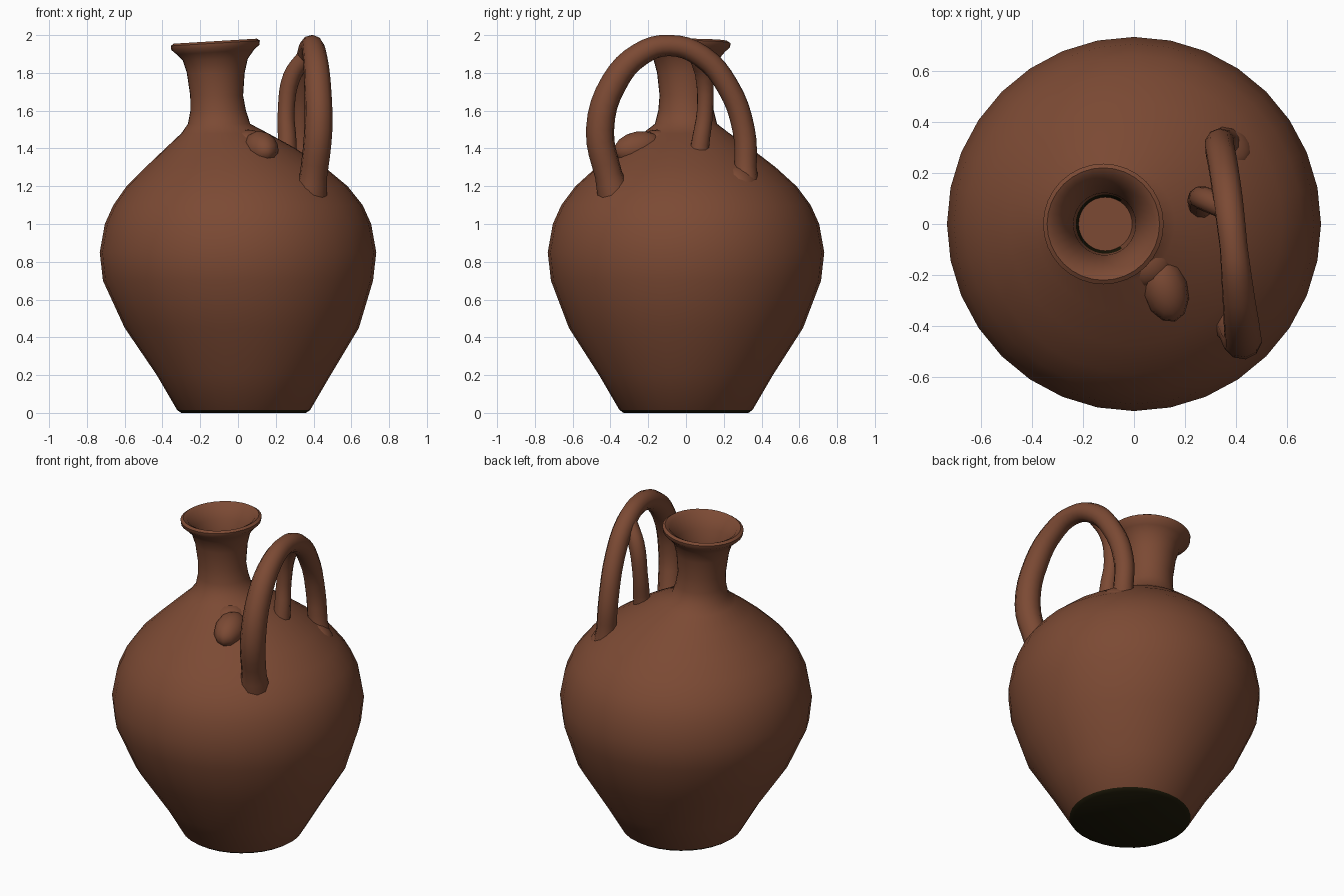
import bpy, bmesh, math
from mathutils import Vector

old = bpy.data.objects.get("Cube")
if old:
    bpy.data.objects.remove(old, do_unlink=True)


def material(name, rgb):
    mat = bpy.data.materials.new(name)
    mat.use_nodes = True
    mat.diffuse_color = (*rgb, 1)
    bsdf = mat.node_tree.nodes["Principled BSDF"]
    bsdf.inputs["Base Color"].default_value = (*rgb, 1)
    bsdf.inputs["Roughness"].default_value = 0.9
    return mat


clay = material("terracotta", (0.2, 0.068, 0.034))
dark = material("dark olive", (0.014, 0.011, 0.003))
SIDES = 32


def finish(obj, angle=50):
    bpy.ops.object.select_all(action='DESELECT')
    bpy.context.view_layer.objects.active = obj
    obj.select_set(True)
    bpy.ops.object.shade_smooth_by_angle(angle=math.radians(angle))


def lathe(name, rings, dark_rule):
    """Skin a stack of rings (centre x, radius, z, tilt) and cap both ends."""
    bm = bmesh.new()
    loops = []
    for cx, r, z, tilt in rings:
        turn = [2 * math.pi * i / SIDES for i in range(SIDES)]
        loops.append([bm.verts.new((cx + r * math.cos(a), r * math.sin(a),
                                    z + tilt * r * math.cos(a))) for a in turn])
    for low, high in zip(loops, loops[1:]):
        for i in range(SIDES):
            j = (i + 1) % SIDES
            bm.faces.new((low[i], low[j], high[j], high[i]))
    bm.faces.new(loops[0][::-1])
    bm.faces.new(loops[-1])
    bm.normal_update()
    for f in bm.faces:
        f.material_index = int(dark_rule(f))
    mesh = bpy.data.meshes.new(name)
    bm.to_mesh(mesh)
    bm.free()
    obj = bpy.data.objects.new(name, mesh)
    bpy.context.collection.objects.link(obj)
    mesh.materials.append(clay)
    mesh.materials.append(dark)
    finish(obj)
    return obj


# Jug body, neck, flared lip and throat as one continuous skin
outside = [
    (0.03, 0.33, 0.0, 0), (0.03, 0.352, 0.015, 0), (0.03, 0.46, 0.2, 0),
    (0.02, 0.62, 0.45, 0), (0.0, 0.715, 0.7, 0), (0.0, 0.732, 0.85, 0),
    (0.0, 0.705, 1.0, 0), (0.0, 0.66, 1.1, 0), (-0.005, 0.585, 1.2, 0),
    (-0.015, 0.475, 1.3, 0), (-0.04, 0.345, 1.4, 0), (-0.07, 0.23, 1.48, 0),
    (-0.1, 0.165, 1.53, 0), (-0.105, 0.147, 1.6, 0), (-0.113, 0.14, 1.68, 0),
    (-0.118, 0.153, 1.8, 0), (-0.12, 0.172, 1.87, 0.03),
    (-0.12, 0.205, 1.91, 0.06), (-0.12, 0.233, 1.935, 0.06),
    (-0.12, 0.236, 1.957, 0.06),
]
inside = [
    (-0.12, 0.22, 1.968, 0.06), (-0.12, 0.195, 1.955, 0.06),
    (-0.12, 0.15, 1.88, 0), (-0.115, 0.122, 1.78, 0),
    (-0.112, 0.116, 1.64, 0), (-0.112, 0.105, 1.56, 0),
]


def is_dark(face):
    c = face.calc_center_median()
    underside = c.z < 0.01 and face.normal.z < -0.3
    throat = c.z < 1.63 and abs(c.z - 1.6) < 0.02 and Vector((c.x + 0.11, c.y)).length < 0.12
    return underside or (throat and c.x < -0.05)


lathe("jug_body", outside + inside, is_dark)


def tube(name, points, width):
    """Sweep a round section along (x, y, z, radius factor) points."""
    curve = bpy.data.curves.new(name, 'CURVE')
    curve.dimensions = '3D'
    curve.bevel_depth = width
    curve.bevel_resolution = 3
    curve.resolution_u = 4
    curve.use_fill_caps = True
    spline = curve.splines.new('BEZIER')
    spline.bezier_points.add(len(points) - 1)
    for bp, (x, y, z, r) in zip(spline.bezier_points, points):
        bp.co = (x, y, z)
        bp.radius = r
        bp.handle_left_type = bp.handle_right_type = 'AUTO'
    obj = bpy.data.objects.new(name, curve)
    bpy.context.collection.objects.link(obj)
    curve.materials.append(clay)
    bpy.ops.object.select_all(action='DESELECT')
    bpy.context.view_layer.objects.active = obj
    obj.select_set(True)
    bpy.ops.object.convert(target='MESH')
    finish(bpy.context.object, 60)


# Tall arched handle and the thinner strand that joins it
tube("arched_handle", [
    (0.38, -0.37, 1.12, 1.35), (0.4, -0.41, 1.26, 1.05), (0.425, -0.455, 1.5, 1.08),
    (0.42, -0.38, 1.75, 1.02), (0.405, -0.24, 1.9, 0.9), (0.39, -0.09, 1.945, 0.8),
    (0.37, 0.08, 1.89, 0.85), (0.35, 0.22, 1.73, 0.85), (0.335, 0.305, 1.5, 0.85),
    (0.345, 0.315, 1.3, 0.85), (0.36, 0.31, 1.16, 1.15)], 0.07)
tube("inner_strand", [
    (0.25, 0.06, 1.3, 1.3), (0.26, 0.075, 1.42, 1.0), (0.255, 0.1, 1.6, 0.88),
    (0.285, 0.095, 1.78, 0.95), (0.36, 0.06, 1.89, 0.9)], 0.05)


# Worn spout stump and clay smears on the shoulder
def lump(name, loc, scale, turn):
    bpy.ops.mesh.primitive_uv_sphere_add(segments=12, ring_count=8, radius=1,
                                         location=loc, rotation=turn)
    obj = bpy.context.object
    obj.name = name
    obj.scale = scale
    obj.data.materials.append(clay)
    finish(obj, 60)


lump("spout_stump", (0.12, -0.25, 1.4), (0.09, 0.14, 0.09), (0.15, 0, 0.3))
lump("spout_root", (0.05, -0.15, 1.43), (0.1, 0.1, 0.07), (0, 0, 0.4))
lump("front_handle_smear", (0.36, -0.39, 1.18), (0.13, 0.1, 0.05), (0.5, 0.45, 0.2))
lump("back_handle_smear", (0.37, 0.3, 1.24), (0.1, 0.09, 0.05), (-0.5, 0.5, 0))
lump("strand_smear", (0.24, 0.13, 1.36), (0.09, 0.14, 0.05), (-0.3, 0.5, 0))
